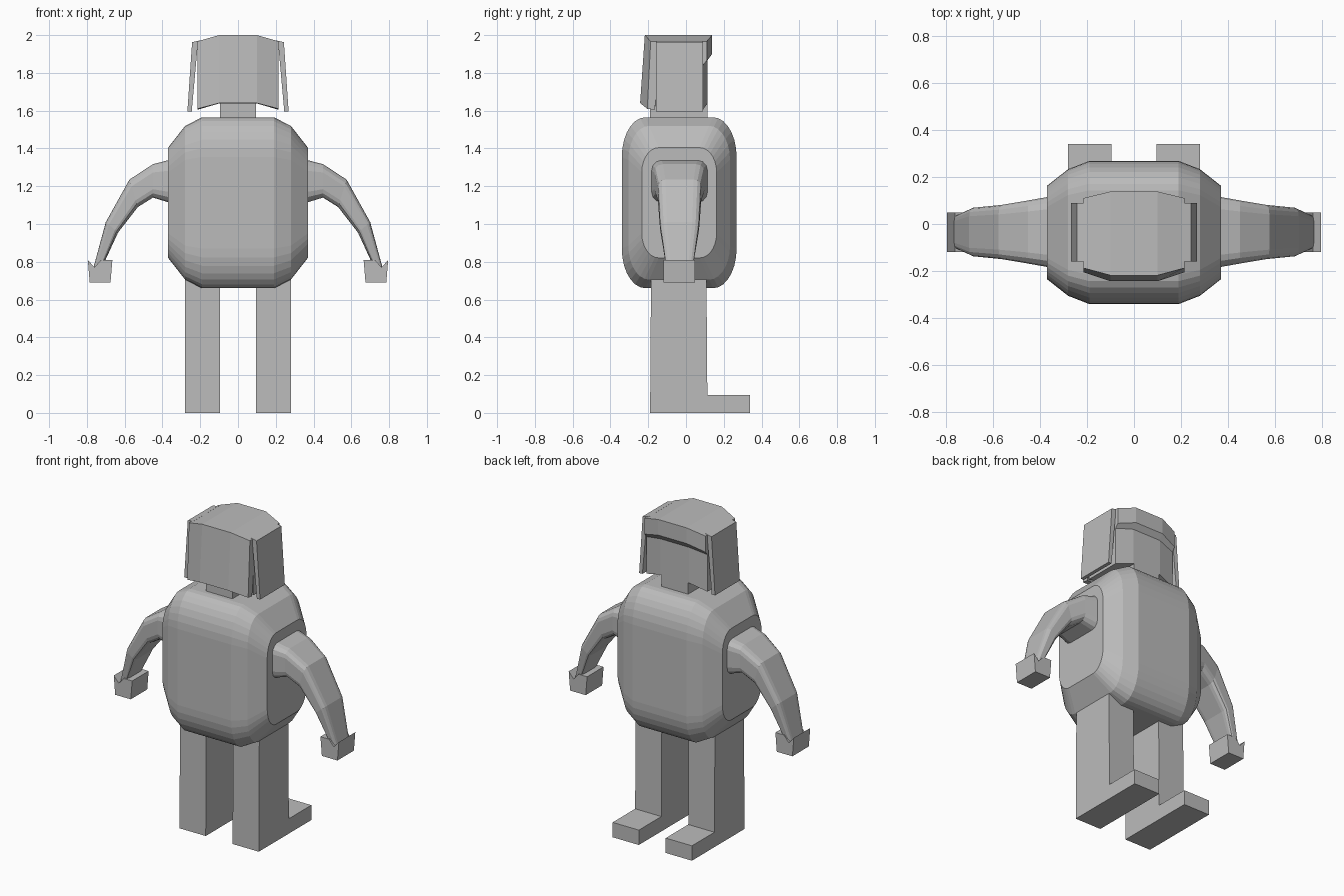
import bpy, bmesh, math
from mathutils import Vector

if "Cube" in bpy.data.objects:
    bpy.data.objects.remove(bpy.data.objects["Cube"])

grey = bpy.data.materials.new("plain grey")
grey.diffuse_color = (0.5, 0.5, 0.5, 1)
grey.use_nodes = True
grey.node_tree.nodes["Principled BSDF"].inputs["Base Color"].default_value = grey.diffuse_color


def loft(name, rings):
    """Skin a list of equal-length closed rings and cap both ends."""
    bm = bmesh.new()
    vs = [[bm.verts.new(p) for p in r] for r in rings]
    n = len(vs[0])
    for a, b in zip(vs, vs[1:]):
        for i in range(n):
            j = (i + 1) % n
            bm.faces.new((a[i], a[j], b[j], b[i]))
    bm.faces.new(vs[0])
    bm.faces.new(vs[-1])
    bmesh.ops.recalc_face_normals(bm, faces=bm.faces)
    me = bpy.data.meshes.new(name)
    bm.to_mesh(me)
    bm.free()
    me.materials.append(grey)
    ob = bpy.data.objects.new(name, me)
    bpy.context.collection.objects.link(ob)
    return ob


def mirrored(name, rings):
    """Right and left copies of a part."""
    loft("right_" + name, rings)
    loft("left_" + name, [[(-x, y, z) for x, y, z in r] for r in rings])


def rounded(hu, hv, ru, rv, n):
    """Rounded rectangle points (u, v) around the origin."""
    pts = []
    for k, (su, sv) in enumerate(((1, 1), (-1, 1), (-1, -1), (1, -1))):
        for i in range(n + 1):
            a = math.pi / 2 * (k + i / n)
            pts.append((su * (hu - ru) + ru * math.cos(a),
                        sv * (hv - rv) + rv * math.sin(a)))
    return pts


def prism_x(profile, x0, x1):
    return [[(x, y, z) for y, z in profile] for x in (x0, x1)]


def prism_y(profile, y0, y1):
    return [[(x, y, z) for x, z in profile] for y in (y0, y1)]


# Body: rounded sections narrowing towards both sides
half = [(0.37, 0.198, 0.292, 0.09, 0.13),
        (0.28, 0.269, 0.407, 0.11, 0.18),
        (0.19, 0.304, 0.4525, 0.125, 0.21)]
sections = [(-s[0], *s[1:]) for s in half] + half[::-1]
loft("body", [[(x, -0.036 + u, 1.1125 + v) for u, v in rounded(hu, hv, ru, rv, 7)]
              for x, hu, hv, ru, rv in sections])

# Arms: upper edge (x, z), lower edge (x, z), half depth
arm = [(0.36, 1.34, 0.36, 1.112, 0.15), (0.45, 1.317, 0.45, 1.14, 0.134),
       (0.575, 1.235, 0.53, 1.09, 0.115), (0.70, 1.01, 0.635, 0.955, 0.103),
       (0.765, 0.77, 0.72, 0.77, 0.07)]
rings = []
for xt, zt, xb, zb, hd in arm:
    top, bot = Vector((xt, 0, zt)), Vector((xb, 0, zb))
    h = (top - bot).length / 2
    mid, axis = (top + bot) / 2, (top - bot).normalized()
    rings.append([tuple(mid + axis * v + Vector((0, u - 0.034, 0)))
                  for u, v in rounded(hd, h, hd * 0.35, h * 0.5, 3)])
mirrored("arm", rings)

# Hands: blocks with a notched top
mirrored("hand", prism_y([(0.675, 0.69), (0.785, 0.69), (0.795, 0.81), (0.76, 0.77),
                          (0.725, 0.81), (0.665, 0.81)], -0.118, 0.048))

# Legs with feet in one L-shaped profile
mirrored("leg", prism_x([(-0.19, 0), (0.34, 0), (0.34, 0.095), (0.113, 0.095),
                         (0.108, 0.75), (-0.185, 0.75)], 0.095, 0.28))

# Neck
loft("neck", prism_x([(-0.19, 1.5), (0.113, 1.5), (0.113, 1.66), (-0.19, 1.66)],
                     -0.094, 0.094))

# Head core, with a jaw that rises in the middle
outer = [(-0.15, 1.605), (0.09, 1.605), (0.09, 1.95), (-0.15, 1.95)]
inner = [(-0.17, 1.638), (0.113, 1.638), (0.113, 1.98), (-0.17, 1.98)]
span = [(-0.215, outer), (-0.1, inner), (0.1, inner), (0.215, outer)]
loft("head", [[(x, y, z) for y, z in p] for x, p in span])

# Hair: crown, long flap on one face and short fringe on the other
outer = [(-0.187, 1.967), (0.11, 1.967), (0.11, 1.865), (0.085, 1.835),
         (0.085, 1.93), (-0.135, 1.93), (-0.165, 1.605), (-0.205, 1.61)]
inner = [(-0.218, 2.0), (0.138, 2.0), (0.138, 1.9), (0.112, 1.865),
         (0.112, 1.96), (-0.165, 1.96), (-0.205, 1.638), (-0.243, 1.64)]
span = [(-0.215, outer), (-0.1, inner), (0.1, inner), (0.215, outer)]
loft("hair", [[(x, y, z) for y, z in p] for x, p in span])

# Side hair flaps leaning outwards
mirrored("side_hair", prism_y([(0.2, 1.972), (0.243, 1.963), (0.268, 1.595),
                               (0.245, 1.595), (0.215, 1.93)], -0.16, 0.09))
